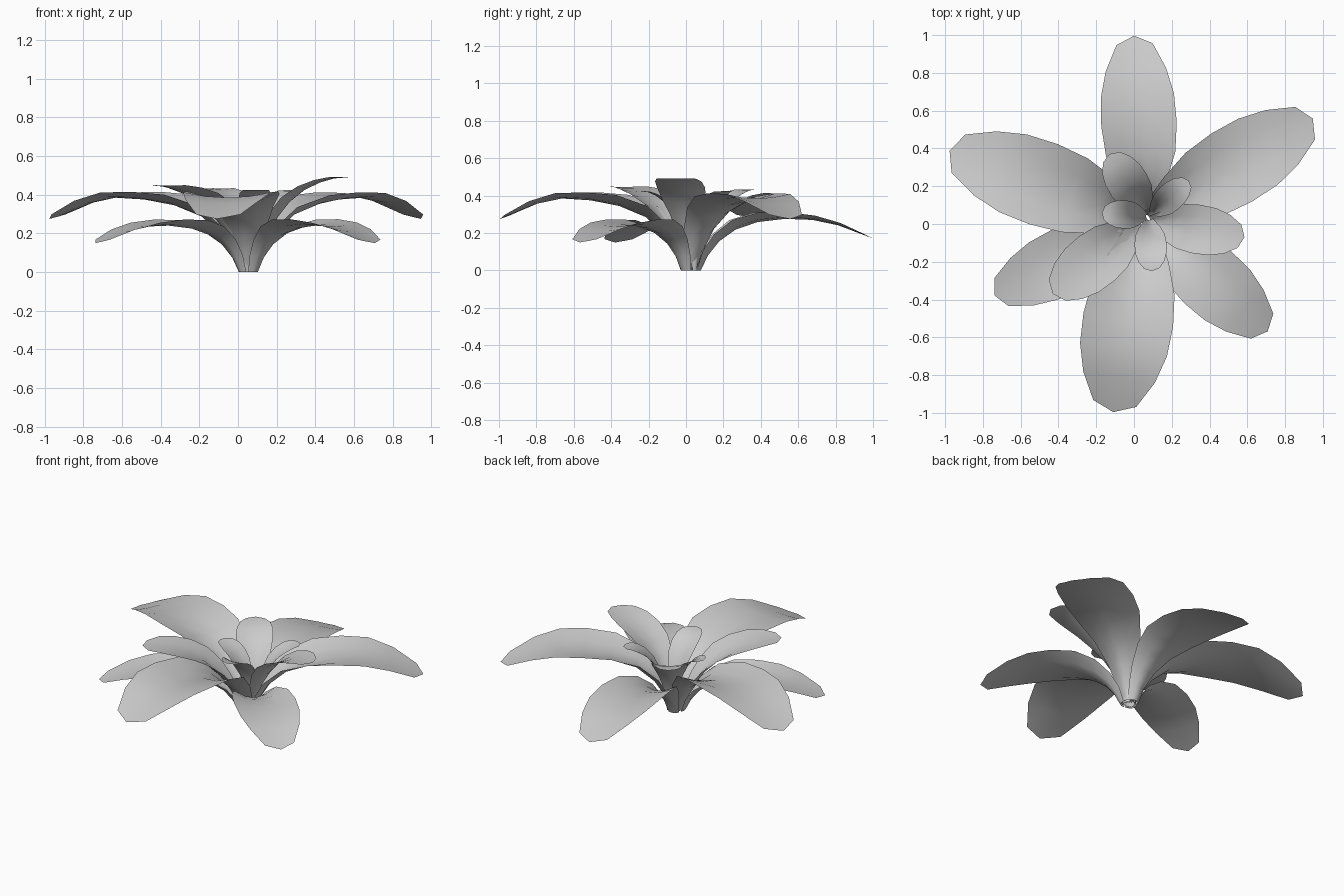
import bpy
import math
from mathutils import Vector

cube = bpy.data.objects.get("Cube")
if cube:
    bpy.data.objects.remove(cube, do_unlink=True)

leaf_grey = bpy.data.materials.new("leaf_grey")
leaf_grey.use_nodes = True
COLOUR = (0.6, 0.6, 0.6, 1)
leaf_grey.diffuse_color = COLOUR
leaf_grey.node_tree.nodes["Principled BSDF"].inputs["Base Color"].default_value = COLOUR

# Midrib profiles: reach (share of leaf length) and height per station
ARCHED = ([.03, .07, .13, .23, .37, .52, .67, .81, .95],
          [0, .09, .19, .285, .345, .375, .385, .355, .295])
LOW = ([.06, .1, .16, .25, .37, .52, .67, .81, .95],
       [0, .07, .135, .19, .225, .24, .235, .21, .165])
RISING = ([.07, .12, .19, .28, .4, .54, .69, .83, .95],
          [0, .1, .18, .255, .33, .385, .42, .44, .445])
# Share of full half width, and edge curl relative to that width
WIDTH = [.2, .3, .45, .68, .92, 1, .97, .8, .48]
CURL = [.7, .65, .55, .42, .28, .18, .12, .08, .03]
ACROSS = [-1, -.5, 0, .5, 1]


def leaf(name, base, tip, half_width, profile, rise=1):
    """A cupped blade that leaves the crown at base and ends at tip."""
    base = Vector((*base, 0))
    run = Vector((*tip, 0)) - base
    length, out = run.length, run.normalized()
    side = Vector((-out.y, out.x, 0))
    up = Vector((0, 0, 1))
    reach, height = profile
    mid = [base + out * r * length + up * h * rise for r, h in zip(reach, height)]
    verts, faces = [], []
    n = len(ACROSS)
    for i, p in enumerate(mid):
        along = (mid[min(i + 1, len(mid) - 1)] - mid[max(i - 1, 0)]).normalized()
        normal = along.cross(side)
        w = WIDTH[i] * half_width
        for u in ACROSS:
            v = p + side * u * w + normal * u * u * w * CURL[i]
            if i == len(mid) - 1:       # blunt pointed end
                v += along * (1 - abs(u)) * .05 * length
            if i == 0:
                v.z = 0
            verts.append(v)
    for i in range(len(mid) - 1):
        for j in range(n - 1):
            a = i * n + j
            faces.append((a, a + n, a + n + 1, a + 1))
    mesh = bpy.data.meshes.new(name)
    mesh.from_pydata(verts, [], faces)
    mesh.flip_normals()
    mesh.polygons.foreach_set("use_smooth", [True] * len(faces))
    mesh.materials.append(leaf_grey)
    ob = bpy.data.objects.new(name, mesh)
    bpy.context.collection.objects.link(ob)


CROWN = (.055, .02)
HEART = (.08, .04)

# Low outer leaves
leaf("back_leaf", CROWN, (0, 1), .2, LOW, 1.15)
leaf("front_right_low_leaf", CROWN, (-.74, -.38), .175, LOW)
leaf("front_left_low_leaf", CROWN, (.71, -.57), .185, LOW)

# Long arched leaves
leaf("front_leaf", CROWN, (-.11, -1), .24, ARCHED)
leaf("back_left_leaf", CROWN, (.95, .56), .21, ARCHED)
leaf("back_right_leaf", CROWN, (-.98, .39), .225, ARCHED)

# Rising middle leaves
leaf("left_rising_leaf", CROWN, (.585, -.07), .13, RISING, 1.1)
leaf("front_right_rising_leaf", CROWN, (-.43, -.37), .15, RISING)

# Small heart leaves
leaf("back_right_heart_leaf", HEART, (-.13, .37), .11, RISING, .97)
leaf("back_left_heart_leaf", HEART, (.29, .23), .075, RISING, .95)
leaf("right_heart_leaf", HEART, (-.17, .06), .075, RISING, .88)
leaf("front_heart_leaf", HEART, (.095, -.25), .085, RISING, .95)
